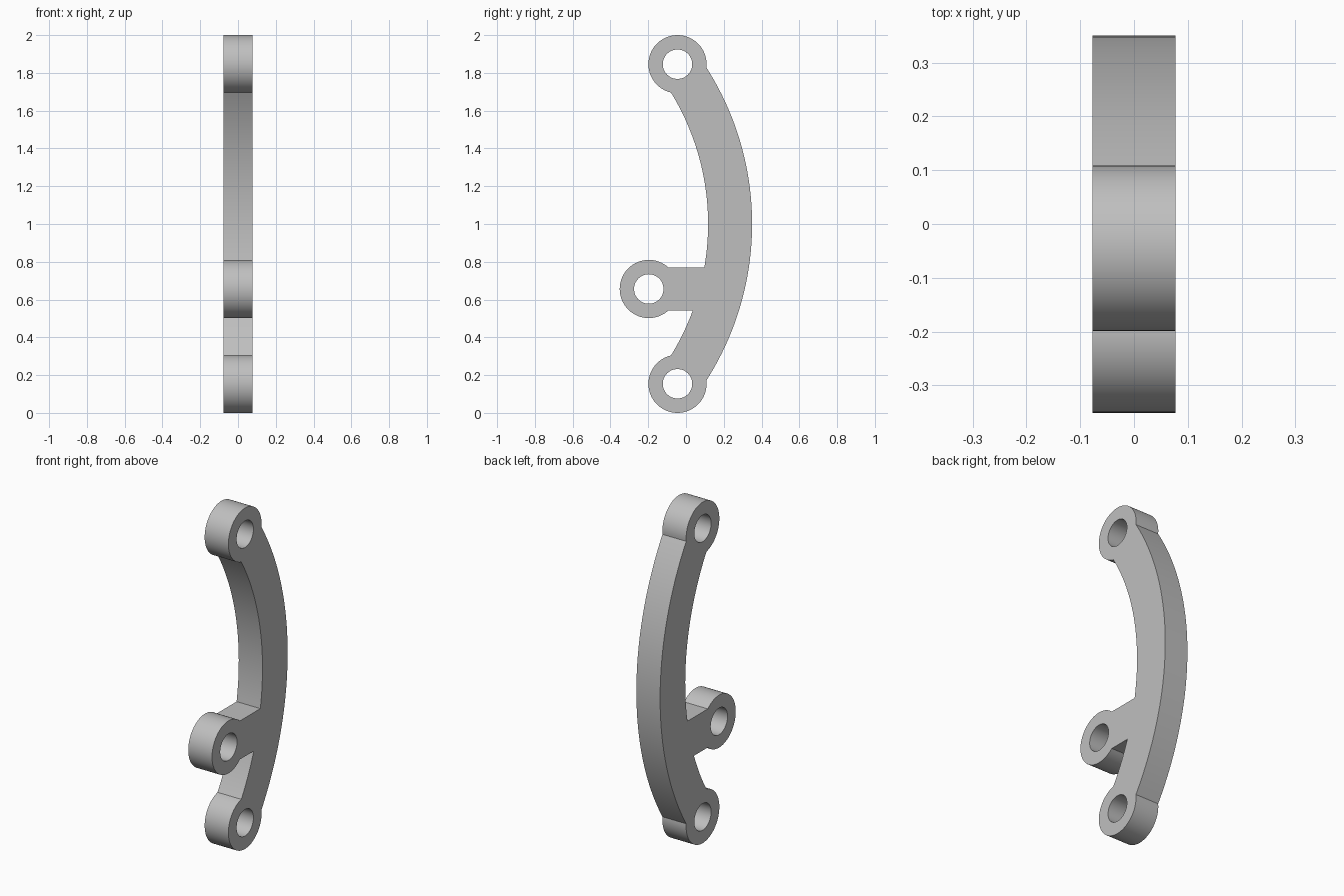
import bpy, bmesh, math
from mathutils import Vector

cube = bpy.data.objects.get("Cube")
if cube:
    bpy.data.objects.remove(cube, do_unlink=True)

# Profile dimensions, as (y, z) positions
HALF_WIDTH = 0.077
BOSS_R, HOLE_R = 0.154, 0.078
TOP, BOTTOM, SIDE = Vector((-0.045, 1.846)), Vector((-0.045, 0.154)), Vector((-0.197, 0.656))
OUTER_C, OUTER_R = Vector((-1.188, 1.0)), 1.538
INNER_C, INNER_R = Vector((-1.214, 1.0)), 1.331
STRUT_HALF = 0.113


def arc(centre, radius, start, end, steps, clockwise=False):
    """Points along an arc between two points on a circle."""
    a, b = (math.atan2(p.y - centre.y, p.x - centre.x) for p in (start, end))
    sweep = (b - a) % math.tau
    if clockwise:
        sweep -= math.tau
    angles = [a + sweep * i / steps for i in range(steps + 1)]
    return [centre + radius * Vector((math.cos(t), math.sin(t))) for t in angles]


def meet(c1, r1, c2, r2, side):
    """One crossing point of two circles."""
    line = c2 - c1
    d = line.length
    along = (d * d + r1 * r1 - r2 * r2) / (2 * d)
    u = line / d
    off = math.sqrt(r1 * r1 - along * along)
    return c1 + u * along + side * off * Vector((-u.y, u.x))


def on_circle(centre, radius, z):
    """Point on the back (+y) half of a circle at a given height."""
    return Vector((centre.x + math.sqrt(radius ** 2 - (z - centre.y) ** 2), z))


def mirrored(p):
    return Vector((p.x, 2.0 - p.y))


# Corners where the bow meets the bosses and the strut
outer_top = meet(OUTER_C, OUTER_R, TOP, BOSS_R, -1)
inner_top = meet(INNER_C, INNER_R, TOP, BOSS_R, 1)
if inner_top.x > TOP.x:
    inner_top = meet(INNER_C, INNER_R, TOP, BOSS_R, -1)
if outer_top.x < TOP.x:
    outer_top = meet(OUTER_C, OUTER_R, TOP, BOSS_R, 1)
if inner_top.y > TOP.y:
    inner_top = meet(INNER_C, INNER_R, TOP, BOSS_R, -1)
outer_low, inner_low = mirrored(outer_top), mirrored(inner_top)
strut_hi, strut_lo = SIDE.y + STRUT_HALF, SIDE.y - STRUT_HALF

# Whole outline, counter-clockwise from the top boss
outline = arc(TOP, BOSS_R, outer_top, inner_top, 56)
outline += arc(INNER_C, INNER_R, inner_top, on_circle(INNER_C, INNER_R, strut_hi), 32, True)
outline += arc(SIDE, BOSS_R, on_circle(SIDE, BOSS_R, strut_hi),
               on_circle(SIDE, BOSS_R, strut_lo), 56)
outline += arc(INNER_C, INNER_R, on_circle(INNER_C, INNER_R, strut_lo), inner_low, 10, True)
outline += arc(BOTTOM, BOSS_R, inner_low, outer_low, 56)
outline += arc(OUTER_C, OUTER_R, outer_low, outer_top, 56)


def add_loop(bm, points):
    """Closed ring of edges on the right side of the link."""
    clean = [p for i, p in enumerate(points) if (p - points[i - 1]).length > 1e-5]
    verts = [bm.verts.new((-HALF_WIDTH, p.x, p.y)) for p in clean]
    for i, v in enumerate(verts):
        bm.edges.new((verts[i - 1], v))


# Fill the outline around the three pin holes, then extrude across x
bm = bmesh.new()
add_loop(bm, outline)
for centre in (TOP, SIDE, BOTTOM):
    ring = [centre + HOLE_R * Vector((math.cos(t), math.sin(t)))
            for t in (math.tau * i / 48 for i in range(48))]
    add_loop(bm, ring)
bmesh.ops.triangle_fill(bm, edges=bm.edges[:], use_beauty=True, normal=(1, 0, 0))
result = bmesh.ops.extrude_face_region(bm, geom=bm.faces[:], use_keep_orig=True)
moved = [g for g in result["geom"] if isinstance(g, bmesh.types.BMVert)]
bmesh.ops.translate(bm, verts=moved, vec=(2 * HALF_WIDTH, 0, 0))
bmesh.ops.recalc_face_normals(bm, faces=bm.faces[:])
mesh = bpy.data.meshes.new("curved_link")
bm.to_mesh(mesh)
bm.free()

# Plain grey metal
grey = bpy.data.materials.new("grey")
grey.use_nodes = True
colour = (0.52, 0.52, 0.52, 1.0)
grey.diffuse_color = colour
grey.node_tree.nodes["Principled BSDF"].inputs["Base Color"].default_value = colour
mesh.materials.append(grey)

link = bpy.data.objects.new("curved_link", mesh)
bpy.context.collection.objects.link(link)
bpy.ops.object.select_all(action="DESELECT")
link.select_set(True)
bpy.context.view_layer.objects.active = link
bpy.ops.object.shade_smooth_by_angle(angle=math.radians(25))
